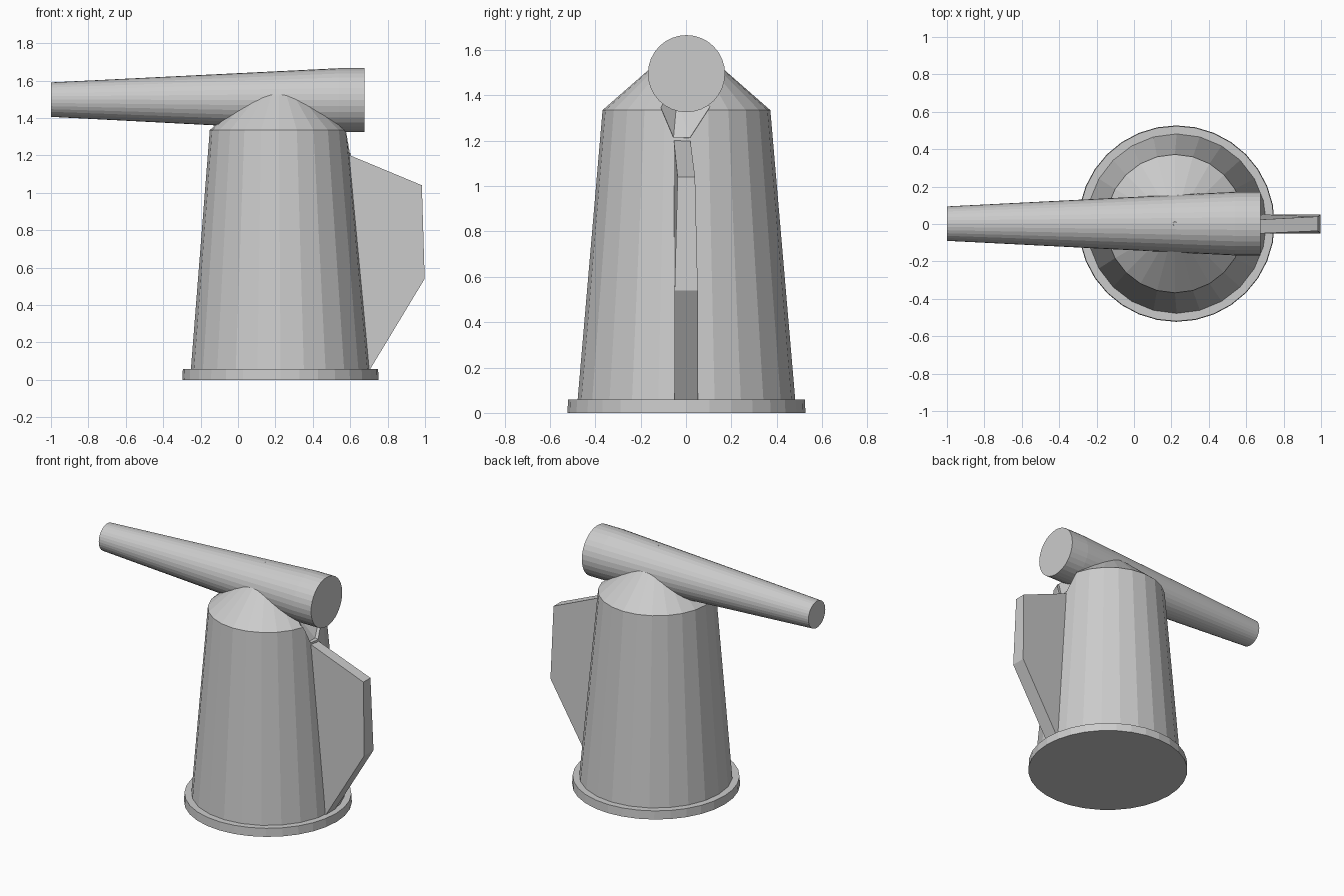
import bpy, bmesh, math
from mathutils import Vector

if "Cube" in bpy.data.objects:
    bpy.data.objects.remove(bpy.data.objects["Cube"])

CX, CY = 0.225, 0.002


def make_object(name, bm):
    bmesh.ops.recalc_face_normals(bm, faces=bm.faces[:])
    mesh = bpy.data.meshes.new(name)
    bm.to_mesh(mesh)
    bm.free()
    obj = bpy.data.objects.new(name, mesh)
    bpy.context.collection.objects.link(obj)
    return obj


def lathe(name, rings, sides, place):
    """Closed solid of stacked rings; place(radius, angle, offset) gives a point."""
    bm = bmesh.new()
    loops = [[bm.verts.new(place(r, 2 * math.pi * i / sides, c, t)) for i in range(sides)]
             for r, t, c in rings]
    for a, b in zip(loops, loops[1:]):
        for i in range(sides):
            j = (i + 1) % sides
            bm.faces.new((a[i], a[j], b[j], b[i]))
    bm.faces.new(loops[0])
    bm.faces.new(loops[-1])
    return make_object(name, bm)


def upright(r, a, c, t):
    return (c + r * math.cos(a), CY + r * math.sin(a), t)


def along_x(r, a, c, t):
    return (t, CY + r * math.cos(a), c + r * math.sin(a))


# Base disc
lathe("base_disc", [(0.525, 0, 0.227), (0.522, 0.058, 0.227)], 32, upright)

# Tapered body with conical roof
body = lathe("tapered_body", [(0.48, 0.056, 0.228), (0.37, 1.335, 0.219),
                              (0.01, 1.65, 0.219)], 24, upright)

# Horizontal barrel
lathe("barrel", [(0.092, -1.0, 1.498), (0.17, 0.54, 1.496),
                 (0.17, 0.675, 1.496)], 32, along_x)

# Rear fin: x, z, y minimum, y maximum
outline = [(0.57, 1.212, -0.055, 0.018), (0.983, 1.04, -0.037, 0.04),
           (0.998, 0.54, -0.05, 0.052), (0.706, 0.056, -0.05, 0.052),
           (0.66, 0.056, -0.05, 0.052)]
bm = bmesh.new()
left = [bm.verts.new((x, lo, z)) for x, z, lo, hi in outline]
right = [bm.verts.new((x, hi, z)) for x, z, lo, hi in outline]
bm.faces.new(left)
bm.faces.new(right)
for i in range(len(outline)):
    j = (i + 1) % len(outline)
    bm.faces.new((left[i], left[j], right[j], right[i]))
make_object("rear_fin", bm)

# Small notch in the rim above the fin
bm = bmesh.new()
for p in [(0.72, -0.125, 1.38), (0.72, 0.125, 1.38), (0.55, -0.125, 1.38), (0.55, 0.125, 1.38),
          (0.72, -0.055, 1.205), (0.72, 0.018, 1.205), (0.575, -0.055, 1.215),
          (0.575, 0.018, 1.215), (0.47, -0.04, 1.38)]:
    bm.verts.new(Vector(p))
bmesh.ops.convex_hull(bm, input=bm.verts[:])
cutter = make_object("notch_cutter", bm)
cutter.hide_render = True
cutter.hide_set(True)
mod = body.modifiers.new("rim_notch", 'BOOLEAN')
mod.operation = 'DIFFERENCE'
mod.object = cutter
mod.solver = 'EXACT'
